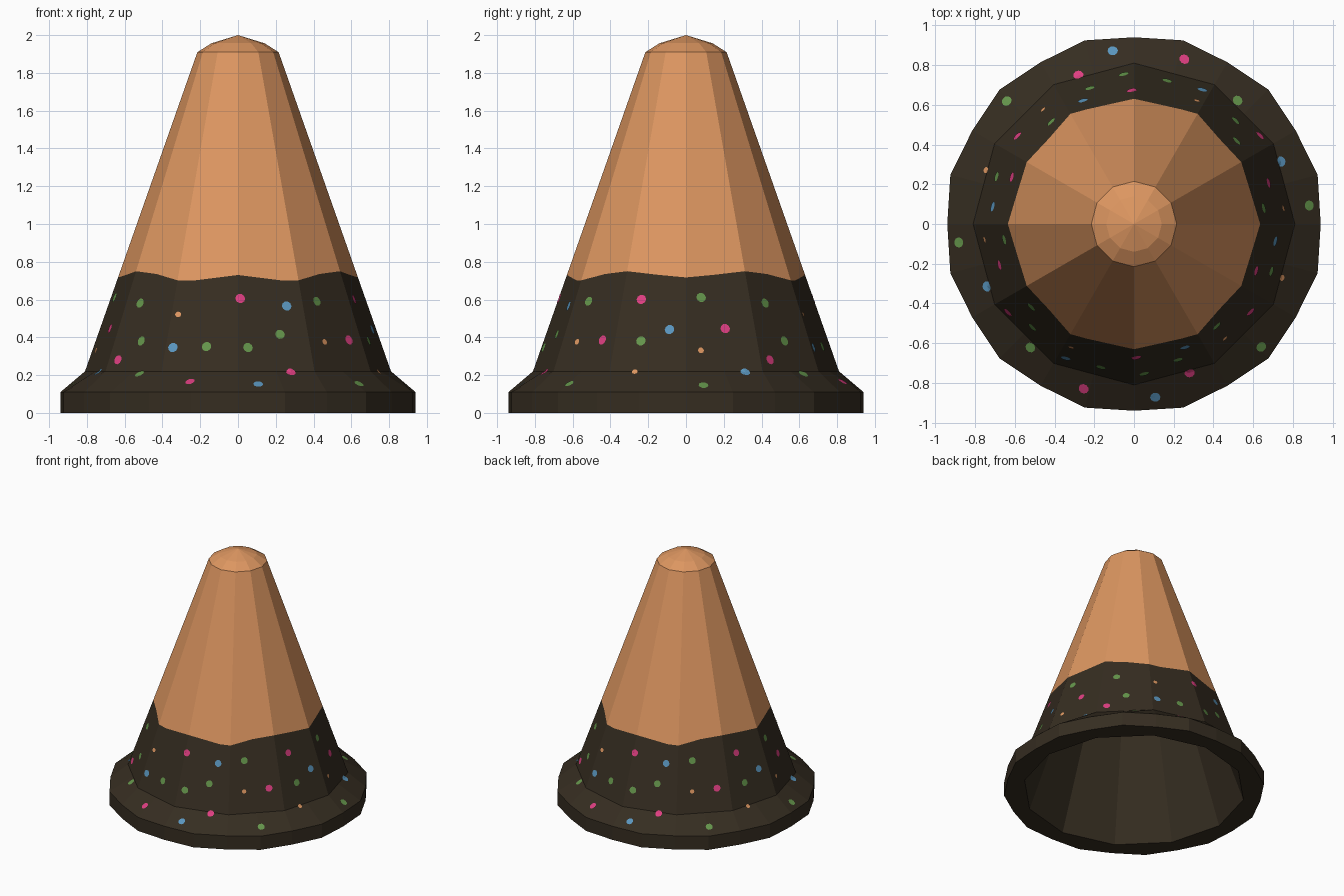
import bpy, bmesh
from math import sin, cos, radians, pi
from mathutils import Vector
from mathutils.bvhtree import BVHTree

cube = bpy.data.objects.get("Cube")
if cube:
    bpy.data.objects.remove(cube, do_unlink=True)


def material(name, colour):
    m = bpy.data.materials.new(name)
    m.use_nodes = True
    m.diffuse_color = (*colour, 1)
    m.node_tree.nodes["Principled BSDF"].inputs["Base Color"].default_value = (*colour, 1)
    return m


WAFFLE = material("waffle_orange", (0.72, 0.305, 0.118))
CHOC = material("dark_chocolate", (0.036, 0.026, 0.015))
PINK = material("pink", (0.73, 0.048, 0.22))
BLUE = material("blue", (0.10, 0.30, 0.51))
GREEN = material("green", (0.127, 0.30, 0.07))


def facet(r, deg):
    """Radius of a twelve-sided outline with corners on the axes."""
    return r * cos(radians(15)) / cos(radians(deg % 30 - 15))


def rim_edge(r, deg):
    """Outline that bulges slightly between the axis directions."""
    return r * (1.018 if round(deg / 15) % 2 else 1)


def wave(deg):
    """Height of the dripping chocolate edge, mirrored in each quarter."""
    a = abs((deg + 90) % 180 - 90)
    keys = [(0, .717), (15, .732), (30, .75), (45, .735), (60, .702), (67.5, .70), (90, .73)]
    for (a0, z0), (a1, z1) in zip(keys, keys[1:]):
        if a <= a1:
            return z0 + (z1 - z0) * (a - a0) / (a1 - a0)


def cone_radius(z):
    return 0.81 + (0.215 - 0.81) * (z - 0.22) / (1.91 - 0.22)


def loft(name, rings, segs, mats, tip=None):
    """Join rings given as functions of the angle returning (radius, z)."""
    bm = bmesh.new()
    loops = []
    for ring in rings:
        loop = []
        for i in range(segs):
            deg = 360 * i / segs
            r, z = ring(deg)
            loop.append(bm.verts.new((r * cos(radians(deg)), r * sin(radians(deg)), z)))
        loops.append(loop)
    for k, (lo, hi) in enumerate(zip(loops, loops[1:])):
        for i in range(segs):
            j = (i + 1) % segs
            f = bm.faces.new((lo[i], lo[j], hi[j], hi[i]))
            f.material_index = min(k, len(mats) - 1)
    if tip is not None:
        top = bm.verts.new((0, 0, tip))
        for i in range(segs):
            bm.faces.new((loops[-1][i], loops[-1][(i + 1) % segs], top))
    return finish(name, bm, mats)


def finish(name, bm, mats):
    me = bpy.data.meshes.new(name)
    bm.to_mesh(me)
    bm.free()
    for m in mats:
        me.materials.append(m)
    ob = bpy.data.objects.new(name, me)
    bpy.context.collection.objects.link(ob)
    return ob


def ring(r, z, shape=facet):
    return lambda deg: (shape(r, deg), z)


def wave_ring(deg):
    z = wave(deg)
    return facet(cone_radius(z), deg), z


# Cone wall: chocolate below the wavy edge, waffle above
cone = loft("cone_wall", [ring(0.81, 0.22), wave_ring, ring(0.215, 1.91)], 48, [CHOC, WAFFLE])

# Faceted cap on the tip
loft("cone_cap", [ring(0.215, 1.91), ring(0.14, 1.957)], 12, [WAFFLE], tip=2.0)

# Flared rim with its underside
rim = loft("rim", [ring(0.815, 0), ring(0.94, 0, rim_edge), ring(0.94, 0.11, rim_edge),
                   ring(0.81, 0.22)], 24, [CHOC])

# Hollow inside, running parallel to the outer wall
hollow = loft("hollow_inside", [ring(0.815, 0), ring(0.16, 1.85)], 12, [CHOC], tip=1.92)
hollow.data.flip_normals()

# Sprinkles: thin discs wrapped on the surface, as (angle, height)
CONE_DOTS = {
    PINK: [(-89, .605), (-21, .60), (17, .445), (-37, .385), (35, .28)],
    BLUE: [(-67.5, .565), (-7, .44), (63, .345)],
    GREEN: [(-51, .59), (7, .61), (39, .58), (-72, .415), (-19, .38),
            (45.5, .38), (77, .35), (-86, .345)],
    WAFFLE: [(63, .52), (-51.5, .375), (6, .33)],
}
# Sprinkles on the rim, as (angle, distance from the middle)
RIM_DOTS = {
    PINK: [(73, .868), (-69.5, .803)],
    BLUE: [(-83, .882), (23, .805)],
    GREEN: [(-44, .887), (6, .89), (50, .814)],
    WAFFLE: [(-20, .798)],
}

surface = bmesh.new()
surface.from_mesh(cone.data)
surface.from_mesh(rim.data)
tree = BVHTree.FromBMesh(surface)
surface.free()


def add_dot(bm, deg, r, z, slope, size):
    a = radians(deg)
    out = Vector((cos(a) * cos(slope), sin(a) * cos(slope), sin(slope)))
    side = Vector((-sin(a), cos(a), 0))
    up = out.cross(side)
    centre = Vector((r * cos(a), r * sin(a), z))

    def stick(p):
        hit = tree.ray_cast(p + out * 0.15, -out)[0]
        return bm.verts.new((hit or p) + out * 0.003)

    mid = stick(centre)
    edge = [stick(centre + (side * cos(t * pi / 5) + up * sin(t * pi / 5)) * size)
            for t in range(10)]
    for i in range(10):
        bm.faces.new((mid, edge[i], edge[(i + 1) % 10]))


for mat in CONE_DOTS:
    bm = bmesh.new()
    size = 0.016 if mat is WAFFLE else 0.026
    for half in (0, 180):
        for deg, z in CONE_DOTS[mat]:
            add_dot(bm, deg + half, facet(cone_radius(z), deg), z, radians(19.4), size)
        for deg, r in RIM_DOTS[mat]:
            z = 0.11 + 0.11 * (0.94 - r) / 0.14
            add_dot(bm, deg + half, r, z, radians(40), size)
    bmesh.ops.recalc_face_normals(bm, faces=bm.faces)
    for f in bm.faces:
        c = f.calc_center_median()
        if f.normal.dot(Vector((c.x, c.y, 0.3))) < 0:
            f.normal_flip()
    finish("sprinkles_" + mat.name, bm, [mat])
